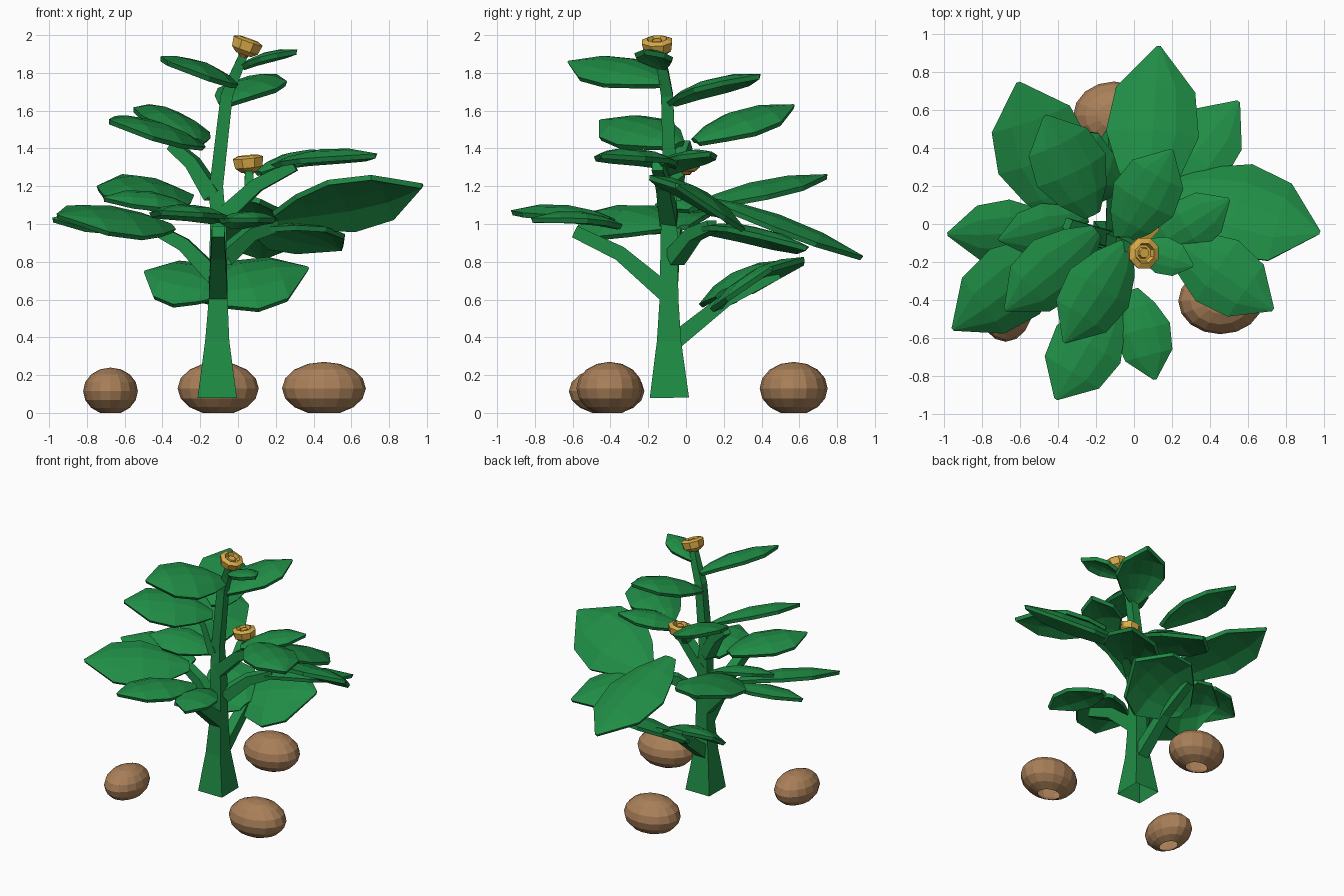
import bpy, bmesh, math
from mathutils import Vector, Euler

cube = bpy.data.objects.get("Cube")
if cube:
    bpy.data.objects.remove(cube, do_unlink=True)

UP = Vector((0, 0, 1))


def material(name, colour):
    m = bpy.data.materials.new(name)
    m.use_nodes = True
    m.diffuse_color = (*colour, 1)
    m.node_tree.nodes["Principled BSDF"].inputs["Base Color"].default_value = (*colour, 1)
    return m


green = material("leaf green", (0.014, 0.265, 0.06))
yellow = material("flower yellow", (0.72, 0.42, 0.065))
orange = material("calyx orange", (0.60, 0.16, 0.03))
brown = material("tuber brown", (0.40, 0.215, 0.10))


def finish(bm, name, mat):
    bmesh.ops.recalc_face_normals(bm, faces=bm.faces)
    mesh = bpy.data.meshes.new(name)
    bm.to_mesh(mesh)
    bm.free()
    mesh.materials.append(mat)
    ob = bpy.data.objects.new(name, mesh)
    bpy.context.collection.objects.link(ob)
    return ob


def bridge(bm, rings, cap_start=True):
    for a, b in zip(rings, rings[1:]):
        n = len(a)
        for i in range(n):
            bm.faces.new((a[i], a[(i + 1) % n], b[(i + 1) % n], b[i]))
    bm.faces.new(rings[-1])
    if cap_start:
        bm.faces.new(rings[0])


def square_tube(name, points, radii, ref):
    """Square section swept along a path, open at its foot."""
    bm = bmesh.new()
    pts = [Vector(p) for p in points]
    rings = []
    for i, (p, r) in enumerate(zip(pts, radii)):
        t = (pts[min(i + 1, len(pts) - 1)] - pts[max(i - 1, 0)]).normalized()
        side = t.cross(ref).normalized()
        other = side.cross(t)
        rings.append([bm.verts.new(p + side * r * a + other * r * b)
                      for a, b in ((1, 1), (-1, 1), (-1, -1), (1, -1))])
    bridge(bm, rings, cap_start=False)
    finish(bm, name, green)


def branch(name, start, end, thick=1.0):
    a, b = Vector(start), Vector(end)
    mid = a.lerp(b, 0.5) + UP * 0.04 * thick
    square_tube(name, (a, mid, b), [thick * r for r in (0.045, 0.036, 0.03)], UP)


# Leaf outline: distance along the blade, share of half width
OUTLINE = ((0, 0.2), (0.2, 0.66), (0.45, 1), (0.73, 0.85), (1, 0.02))


def leaf(name, base, tip, width, lift=0.0, arch=0.05):
    """Domed pointed blade; lift raises its right hand edge."""
    base, tip = Vector(base), Vector(tip)
    along = tip - base
    side = Vector((along.y, -along.x, 0)).normalized()
    side = (side + UP * lift).normalized()
    normal = side.cross(along).normalized()
    bm = bmesh.new()
    rows = []
    for t, w in OUTLINE:
        centre = base + along * t + normal * arch * 4 * t * (1 - t)
        rows.append([bm.verts.new(centre + side * s * w * width / 2
                                  - normal * 0.13 * width * w * s * s)
                     for s in (-1, -0.5, 0, 0.5, 1)])
    for a, b in zip(rows, rows[1:]):
        for i in range(len(a) - 1):
            bm.faces.new((a[i], a[i + 1], b[i + 1], b[i]))
    ob = finish(bm, name, green)
    mod = ob.modifiers.new("thickness", "SOLIDIFY")
    mod.thickness = 0.028
    mod.offset = 0


def lathe(name, profile, sides, mat, place, turn):
    bm = bmesh.new()
    rings = [[bm.verts.new((r * math.cos(math.tau * (i + 0.5) / sides),
                            r * math.sin(math.tau * (i + 0.5) / sides), z))
              for i in range(sides)] for r, z in profile]
    bridge(bm, rings)
    ob = finish(bm, name, mat)
    ob.location = place
    ob.rotation_euler = Euler(turn)


# Main stem, flared at the foot and bending at the top
square_tube("main_stem",
            ((-0.11, -0.088, 0.08), (-0.11, -0.09, 0.38), (-0.105, -0.09, 0.6),
             (-0.105, -0.09, 1.0), (-0.115, -0.085, 1.2), (-0.06, -0.1, 1.68),
             (-0.01, -0.12, 1.8), (0.04, -0.15, 1.92)),
            (0.104, 0.064, 0.05, 0.043, 0.036, 0.032, 0.028, 0.022), Vector((0, 1, 0)))

# Side branches
branch("front_branch", (-0.105, -0.11, 0.64), (-0.105, -0.59, 0.96), 1.1)
branch("lower_back_branch", (-0.105, -0.06, 0.38), (-0.105, 0.49, 0.74))
branch("left_back_branch", (-0.08, -0.06, 0.82), (0.2, 0.14, 0.99))
branch("right_branch", (-0.12, -0.09, 0.72), (-0.45, -0.05, 0.98))
branch("upper_right_branch", (-0.13, -0.08, 1.15), (-0.35, 0.0, 1.42))
branch("upper_left_branch", (-0.1, -0.09, 1.02), (0.3, -0.15, 1.31))
branch("lower_flower_stalk", (0.06, -0.11, 1.17), (0.055, 0.0, 1.29), 0.6)

# Leaves around the top
leaf("top_back_leaf", (-0.07, -0.08, 1.64), (0.2, 0.39, 1.78), 0.35)
leaf("top_front_leaf", (-0.04, -0.11, 1.75), (-0.37, -0.62, 1.85), 0.38, 0.35)
leaf("top_small_leaf", (0.02, -0.12, 1.83), (0.31, -0.22, 1.91), 0.19, 0, 0.03)

# Upper pairs
leaf("upper_right_back_leaf", (-0.22, 0.05, 1.44), (-0.47, 0.57, 1.62), 0.4, -0.22)
leaf("upper_right_front_leaf", (-0.2, -0.04, 1.42), (-0.68, -0.45, 1.54), 0.38, 0.35)
leaf("upper_left_front_leaf", (0.2, -0.08, 1.31), (0.73, -0.45, 1.36), 0.38)
leaf("upper_left_small_leaf", (0.11, -0.12, 1.27), (0.5, 0.13, 1.37), 0.28)

# Broad middle leaves
leaf("back_leaf", (0.07, 0.1, 1.13), (0.13, 0.93, 0.82), 0.48)
leaf("left_back_leaf", (0.12, 0.1, 0.97), (0.55, 0.64, 0.87), 0.4, 0.25)
leaf("left_leaf", (0.2, 0.19, 1.04), (0.975, -0.05, 1.2), 0.55, 0.52)
leaf("right_back_leaf", (-0.36, 0.02, 1.08), (-0.61, 0.745, 1.25), 0.5)
leaf("right_small_leaf", (-0.25, 0.04, 1.08), (-0.71, -0.08, 1.13), 0.27, 0.3)
leaf("right_leaf", (-0.38, -0.02, 0.98), (-0.98, -0.05, 1.02), 0.34, 0.3)
leaf("right_front_leaf", (-0.36, -0.1, 0.99), (-0.955, -0.55, 1.04), 0.45, 0.38)
leaf("front_right_leaf", (-0.1, -0.4, 1.02), (-0.41, -0.92, 1.06), 0.38)
leaf("front_left_leaf", (-0.01, -0.35, 0.99), (0.11, -0.815, 1.02), 0.29)

# Low leaves behind the stem
leaf("low_left_leaf", (-0.22, 0.3, 0.63), (0.37, 0.45, 0.76), 0.56, -0.5)
leaf("low_right_leaf", (-0.08, 0.2, 0.64), (-0.49, 0.36, 0.74), 0.48, 0.5)

# Cup flowers with a raised button in the middle
CUP = ((0.045, -0.05), (0.078, -0.025), (0.087, 0.025), (0.055, 0.038),
       (0.045, 0.01), (0.032, 0.01), (0.026, 0.03))
for label, spot, lean in (("top", (0.045, -0.152, 1.945), 0.34),
                          ("lower", (0.055, 0.0, 1.325), -0.1)):
    lathe(label + "_flower", CUP, 8, yellow, spot, (0.05, lean, 0))
    lathe(label + "_calyx", ((0.02, -0.065), (0.034, -0.049)), 8, orange, spot,
          (0.05, lean, 0))

# Tubers resting on the ground, open underneath
for label, spot, size in (("right", (-0.675, -0.42), (0.145, 0.2, 0.24)),
                          ("back", (-0.105, 0.57), (0.215, 0.18, 0.27)),
                          ("left", (0.455, -0.405), (0.222, 0.175, 0.27))):
    bm = bmesh.new()
    bmesh.ops.create_uvsphere(bm, u_segments=16, v_segments=8, radius=1)
    bmesh.ops.delete(bm, geom=[v for v in bm.verts if v.co.z < -0.99], context="VERTS")
    foot = min(v.co.z for v in bm.verts)
    for v in bm.verts:
        v.co = Vector((v.co.x * size[0] + spot[0], v.co.y * size[1] + spot[1],
                       (v.co.z - foot) / (1 - foot) * size[2]))
    finish(bm, label + "_tuber", brown)
